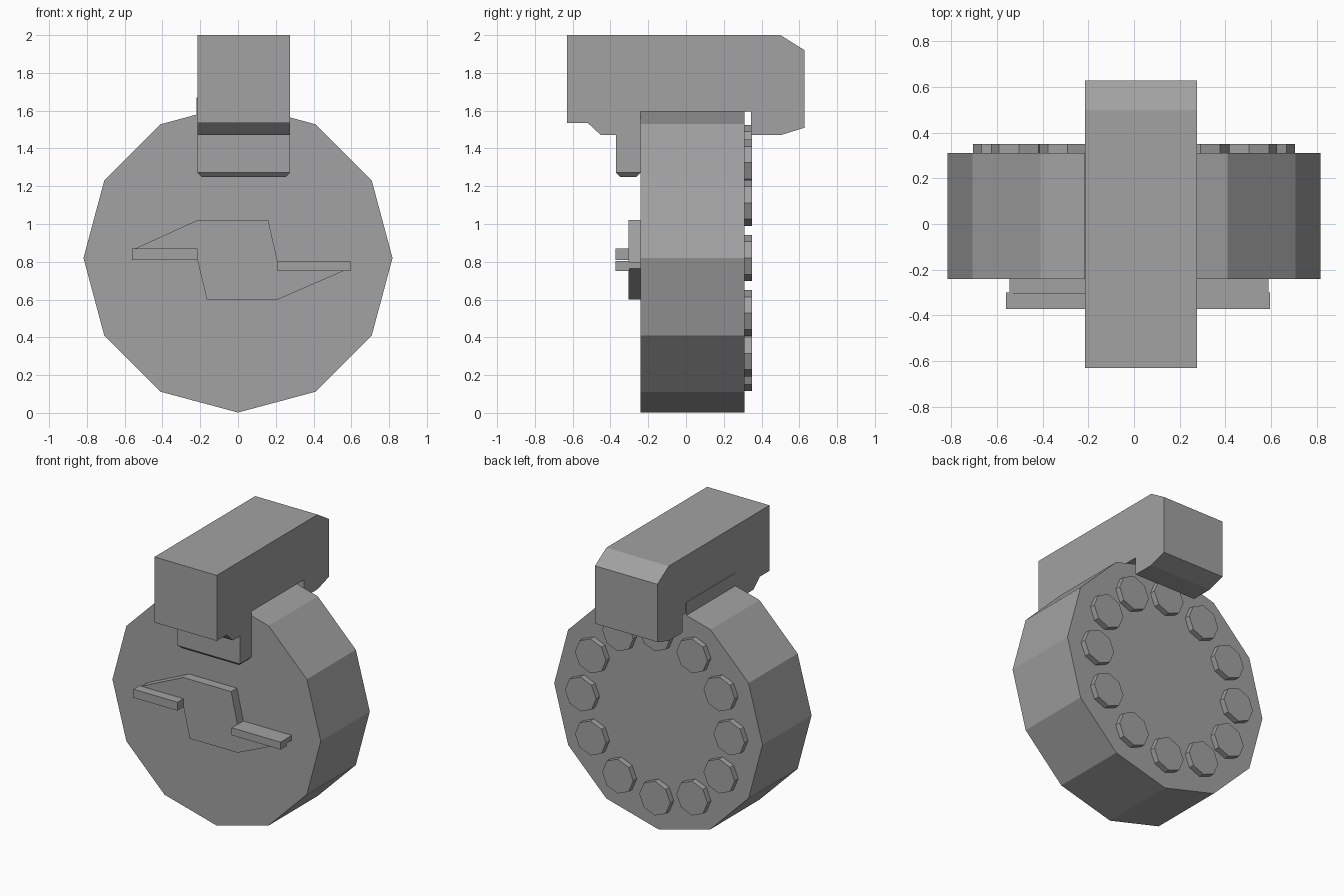
import bpy, bmesh, math
from mathutils import Vector

cube = bpy.data.objects.get("Cube")
if cube:
    bpy.data.objects.remove(cube, do_unlink=True)

grey = bpy.data.materials.new("plain_grey")
grey.use_nodes = True
grey.diffuse_color = (0.36, 0.36, 0.36, 1)
grey.node_tree.nodes["Principled BSDF"].inputs["Base Color"].default_value = (0.36, 0.36, 0.36, 1)


def finish(name, bm):
    bmesh.ops.recalc_face_normals(bm, faces=bm.faces)
    mesh = bpy.data.meshes.new(name)
    bm.to_mesh(mesh)
    bm.free()
    mesh.materials.append(grey)
    obj = bpy.data.objects.new(name, mesh)
    bpy.context.collection.objects.link(obj)
    return obj


def prism(points, axis, start, end):
    """Extrude an outline along x (points are y, z) or y (points are x, z)."""
    bm = bmesh.new()
    if axis == "x":
        verts = [bm.verts.new((start, a, z)) for a, z in points]
        step = Vector((end - start, 0, 0))
    else:
        verts = [bm.verts.new((a, start, z)) for a, z in points]
        step = Vector((0, end - start, 0))
    face = bm.faces.new(verts)
    out = bmesh.ops.extrude_face_region(bm, geom=[face], use_keep_orig=True)
    moved = [g for g in out["geom"] if isinstance(g, bmesh.types.BMVert)]
    bmesh.ops.translate(bm, verts=moved, vec=step)
    return bm


def ring(cx, cz, radius, sides):
    turns = [2 * math.pi * i / sides for i in range(sides)]
    return [(cx + radius * math.cos(t), cz + radius * math.sin(t)) for t in turns]


def rect(a0, a1, z0, z1):
    return [(a0, z0), (a1, z0), (a1, z1), (a0, z1)]


FRONT, BACK, MID = -0.24, 0.31, 0.82
LEFT, RIGHT = -0.215, 0.275

# Twelve-sided drum
finish("drum", prism(ring(0, MID, 0.818, 12), "y", FRONT, BACK))

# Ring of round studs on the back
for i, (x, z) in enumerate(ring(0, MID, 0.583, 12)):
    finish(f"back_stud_{i + 1}", prism(ring(x, z, 0.122, 8), "y", BACK - 0.01, 0.35))

# Top housing that straddles the drum
housing = [(-0.63, 2), (0.5, 2), (0.628, 1.92), (0.628, 1.51), (0.5, 1.47),
           (0.345, 1.47), (0.345, 1.595), (FRONT, 1.595), (FRONT, 1.47),
           (-0.45, 1.47), (-0.52, 1.535), (-0.63, 1.535)]
finish("top_housing", prism(housing, "x", LEFT, RIGHT))

# Front lip with chamfered lower edges
lip = prism(rect(LEFT, RIGHT, 1.25, 1.48), "y", -0.37, FRONT)
low = [e for e in lip.edges if all(v.co.z < 1.3 for v in e.verts)]
bmesh.ops.bevel(lip, geom=low, offset=0.022, segments=1, affect="EDGES")
finish("front_lip", lip)

# Thin plate closing the gap over the drum on one side
finish("side_plate", prism(rect(-0.22, -0.2, 1.5, 1.67), "y", FRONT, BACK))

# Turn key: flat base plate with two raised grips
key = [(-0.545, 0.87), (-0.215, 1.02), (0.16, 1.02), (0.21, 0.8), (0.59, 0.8),
       (0.59, 0.765), (0.21, 0.6), (-0.165, 0.6), (-0.215, 0.81), (-0.545, 0.81)]
finish("key_plate", prism(key, "y", -0.305, FRONT + 0.01))
finish("key_grip_right", prism(rect(-0.56, LEFT, 0.81, 0.87), "y", -0.372, -0.3))
finish("key_grip_left", prism(rect(0.21, 0.595, 0.75, 0.803), "y", -0.372, -0.3))
